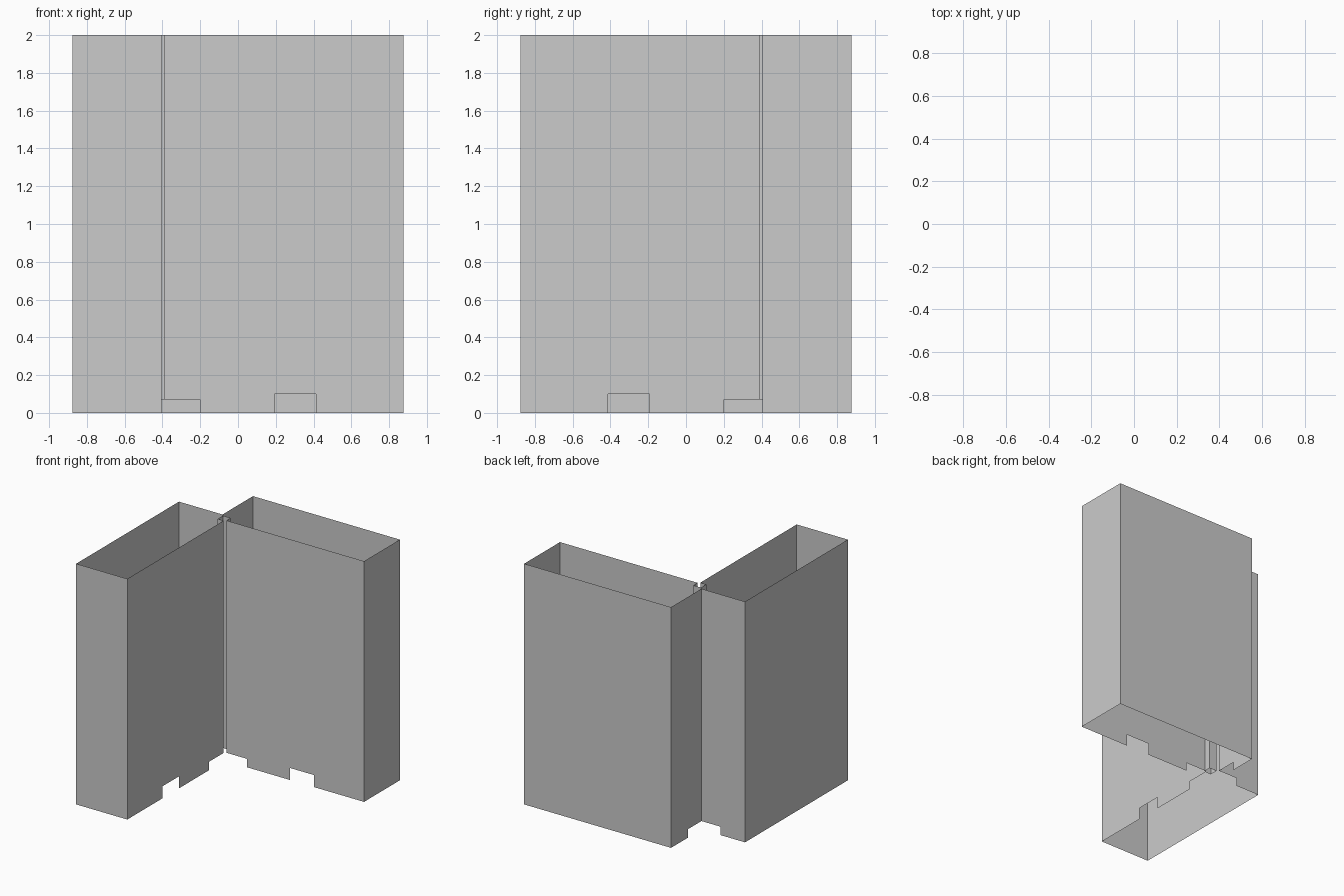
import bpy, bmesh

if "Cube" in bpy.data.objects:
    bpy.data.objects.remove(bpy.data.objects["Cube"])

TOP = 2.0
LOW = 0.07    # height of the cut-away at the corner
HIGH = 0.10   # height of the skirting notch

# Each wall of one wing is its stepped bottom edge (x, y, z), run counter-clockwise
WALLS = {
    "corner_channel_back": [(-0.46, 0.46, LOW), (-0.39, 0.46, LOW)],
    "corner_channel_side": [(-0.39, 0.46, LOW), (-0.39, 0.405, LOW)],
    "inner_wall": [(-0.39, 0.405, LOW), (-0.2, 0.405, LOW), (-0.2, 0.405, 0),
                   (0.193, 0.405, 0), (0.193, 0.405, HIGH),
                   (0.413, 0.405, HIGH), (0.413, 0.405, 0), (0.875, 0.405, 0)],
    "end_wall": [(0.875, 0.405, 0), (0.875, 0.875, 0)],
    "outer_wall": [(0.875, 0.875, 0), (-0.475, 0.875, 0)],
    "corner_return": [(-0.475, 0.875, 0), (-0.475, 0.65, 0),
                      (-0.475, 0.65, LOW), (-0.475, 0.475, LOW)],
}


def build_wing(name, mirrored):
    """Thin upright walls, open at top and bottom."""
    bm = bmesh.new()
    for bottom in WALLS.values():
        (ax, ay, _), (bx, by, _) = bottom[0], bottom[-1]
        outline = bottom + [(bx, by, TOP), (ax, ay, TOP)]
        if mirrored:  # reflect across the diagonal, keeping faces outward
            outline = [(-y, -x, z) for x, y, z in reversed(outline)]
        bm.faces.new([bm.verts.new(p) for p in outline])
    bmesh.ops.remove_doubles(bm, verts=bm.verts, dist=1e-5)
    mesh = bpy.data.meshes.new(name)
    bm.to_mesh(mesh)
    bm.free()
    obj = bpy.data.objects.new(name, mesh)
    bpy.context.collection.objects.link(obj)


# Two wings meeting at the corner
build_wing("back_wing_walls", False)
build_wing("left_wing_walls", True)
